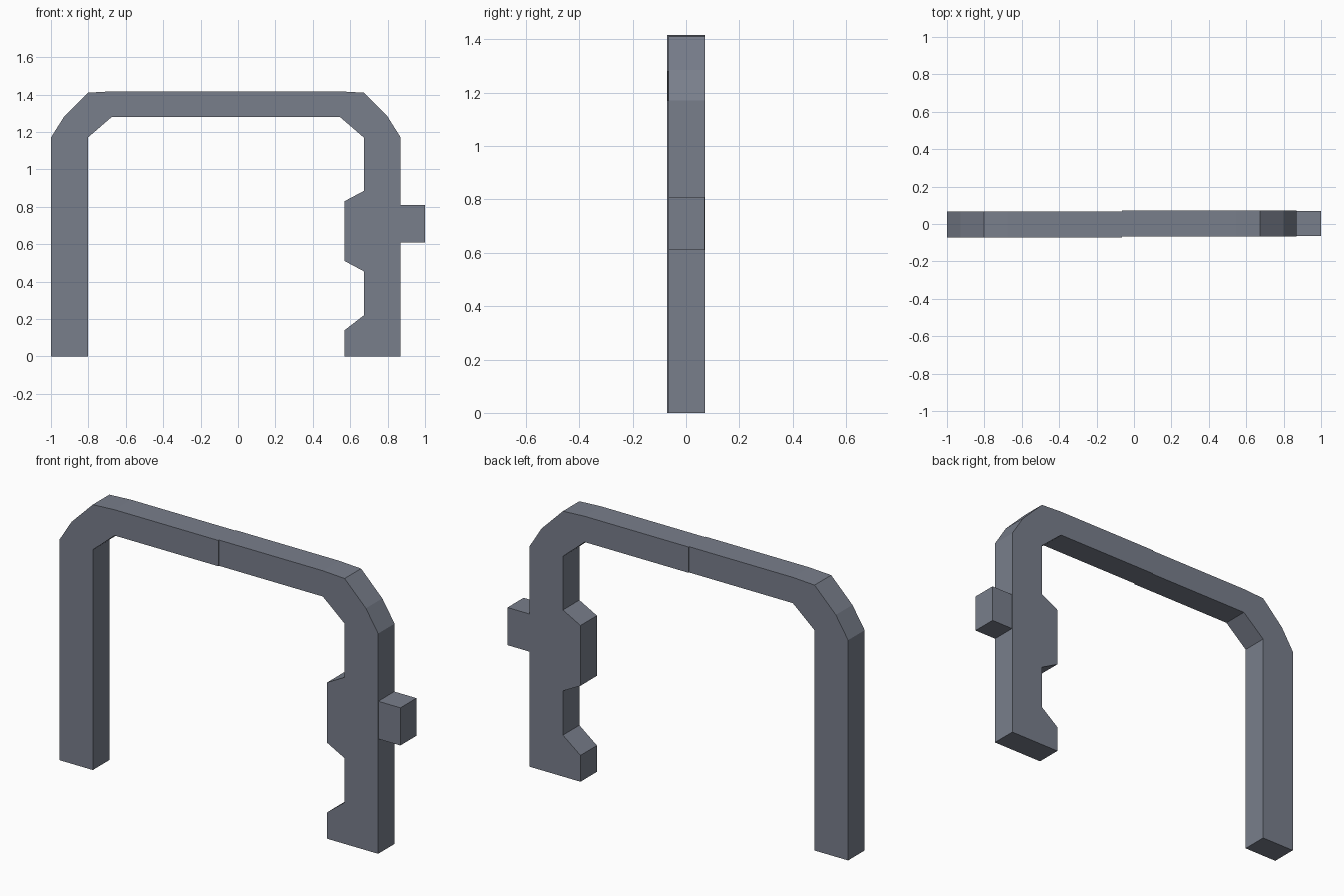
import bpy
import bmesh

if "Cube" in bpy.data.objects:
    bpy.data.objects.remove(bpy.data.objects["Cube"])

steel = bpy.data.materials.new("slate_grey")
steel.diffuse_color = (0.19, 0.21, 0.26, 1.0)
steel.use_nodes = True
steel.node_tree.nodes["Principled BSDF"].inputs["Base Color"].default_value = steel.diffuse_color


def extrude_profile(name, outline, y_front, y_back):
    """Extrude a closed (x, z) outline from y_front to y_back."""
    bm = bmesh.new()
    face = bm.faces.new([bm.verts.new((x, y_front, z)) for x, z in outline])
    result = bmesh.ops.extrude_face_region(bm, geom=[face])
    moved = [g for g in result["geom"] if isinstance(g, bmesh.types.BMVert)]
    bmesh.ops.translate(bm, verts=moved, vec=(0, y_back - y_front, 0))
    bmesh.ops.recalc_face_normals(bm, faces=bm.faces)
    mesh = bpy.data.meshes.new(name)
    bm.to_mesh(mesh)
    bm.free()
    mesh.materials.append(steel)
    obj = bpy.data.objects.new(name, mesh)
    bpy.context.collection.objects.link(obj)
    return obj


CENTRE = -0.065            # both halves of the frame meet here


def corner(side):
    """Outer and inner bend of one upper corner, running upwards."""
    outer = [(0.935, 1.17), (0.863, 1.285), (0.738, 1.41), (0.61, 1.417), (0, 1.417)]
    inner = [(0, 1.28), (0.61, 1.28), (0.738, 1.17)]
    return [(CENTRE + side * x, z) for x, z in outer + inner]


# Left half: plain leg, bend and half of the top bar
extrude_profile("left_frame_half",
                [(-1.0, 0)] + corner(-1) + [(-0.803, 0)], -0.072, 0.067)

# Right half: leg with a raised catch and a foot on its inner side
catch_and_foot = [(0.673, 0.885), (0.57, 0.83), (0.57, 0.51), (0.673, 0.455),
                  (0.673, 0.22), (0.57, 0.14), (0.57, 0)]
extrude_profile("right_frame_half",
                [(0.87, 0)] + corner(1) + catch_and_foot, -0.066, 0.072)

# Outer tab on the right leg
extrude_profile("side_tab",
                [(0.86, 0.61), (1.0, 0.61), (1.0, 0.81), (0.86, 0.81)], -0.065, 0.07)
